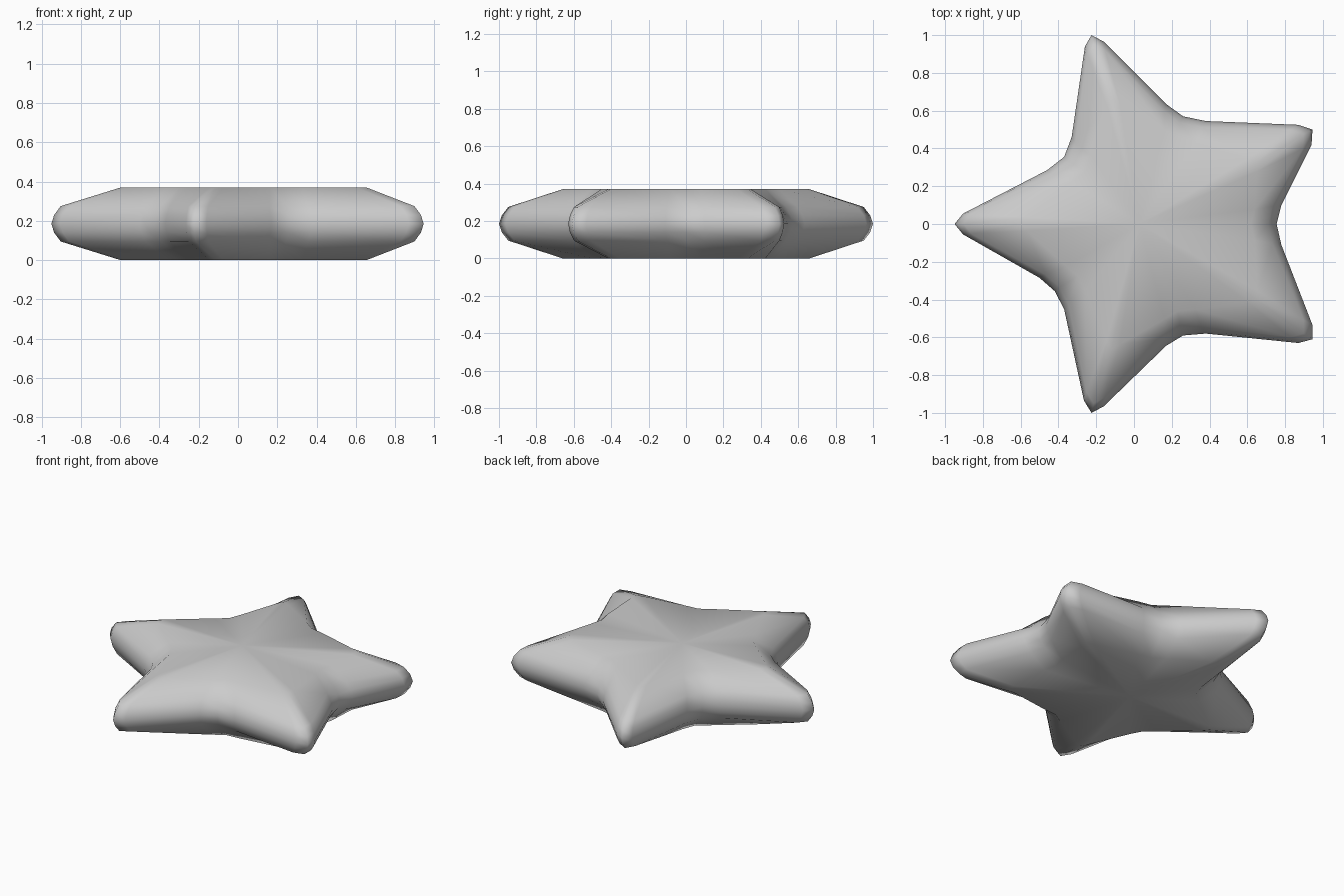
import bpy, bmesh

cube = bpy.data.objects.get("Cube")
if cube:
    bpy.data.objects.remove(cube)

# One flat colour
grey = bpy.data.materials.new("light_grey")
grey.use_nodes = True
colour = (0.6, 0.6, 0.6, 1)
grey.diffuse_color = colour
grey.node_tree.nodes["Principled BSDF"].inputs["Base Color"].default_value = colour

# Widest outline: three points for every tip, then three for every valley
outline = [
    (-.905, -.055), (-.95, 0), (-.905, .055), (-.46, .285), (-.37, .355), (-.33, .46),
    (-.26, .94), (-.225, 1), (-.16, .965), (.17, .635), (.26, .57), (.38, .545),
    (.87, .525), (.945, .5), (.94, .42), (.78, .1), (.755, 0), (.78, -.11),
    (.945, -.535), (.945, -.61), (.87, -.63), (.38, -.58), (.26, -.59), (.17, -.645),
    (-.16, -.965), (-.225, -1), (-.265, -.935), (-.37, -.45), (-.42, -.355), (-.5, -.285),
]

# Height, tip scale, valley scale and sideways shift of each layer
half = [(0, .66, .78, .03), (.095, .95, .94, 0), (.14, .985, .98, 0)]
layers = half + [(.185, 1, 1, 0)] + [(.37 - z, t, v, s) for z, t, v, s in reversed(half)]

bm = bmesh.new()
rings = []
for z, tip, valley, shift in layers:
    ring = []
    for i, (x, y) in enumerate(outline):
        scale = tip if i % 6 < 3 else valley
        ring.append(bm.verts.new((x * scale + shift, y * scale, z)))
    rings.append(ring)

# Rounded rim between the layers
count = len(outline)
for low, high in zip(rings, rings[1:]):
    for i in range(count):
        j = (i + 1) % count
        bm.faces.new((low[i], low[j], high[j], high[i]))

# Flat underside and top, fanned from the middle
for ring, z in ((rings[0], 0), (rings[-1], .37)):
    middle = bm.verts.new((.03, 0, z))
    for i in range(count):
        bm.faces.new((ring[i], ring[(i + 1) % count], middle))

bmesh.ops.recalc_face_normals(bm, faces=bm.faces)
for face in bm.faces:
    face.smooth = True

mesh = bpy.data.meshes.new("star_body")
bm.to_mesh(mesh)
bm.free()
mesh.materials.append(grey)
star = bpy.data.objects.new("star_body", mesh)
bpy.context.collection.objects.link(star)
